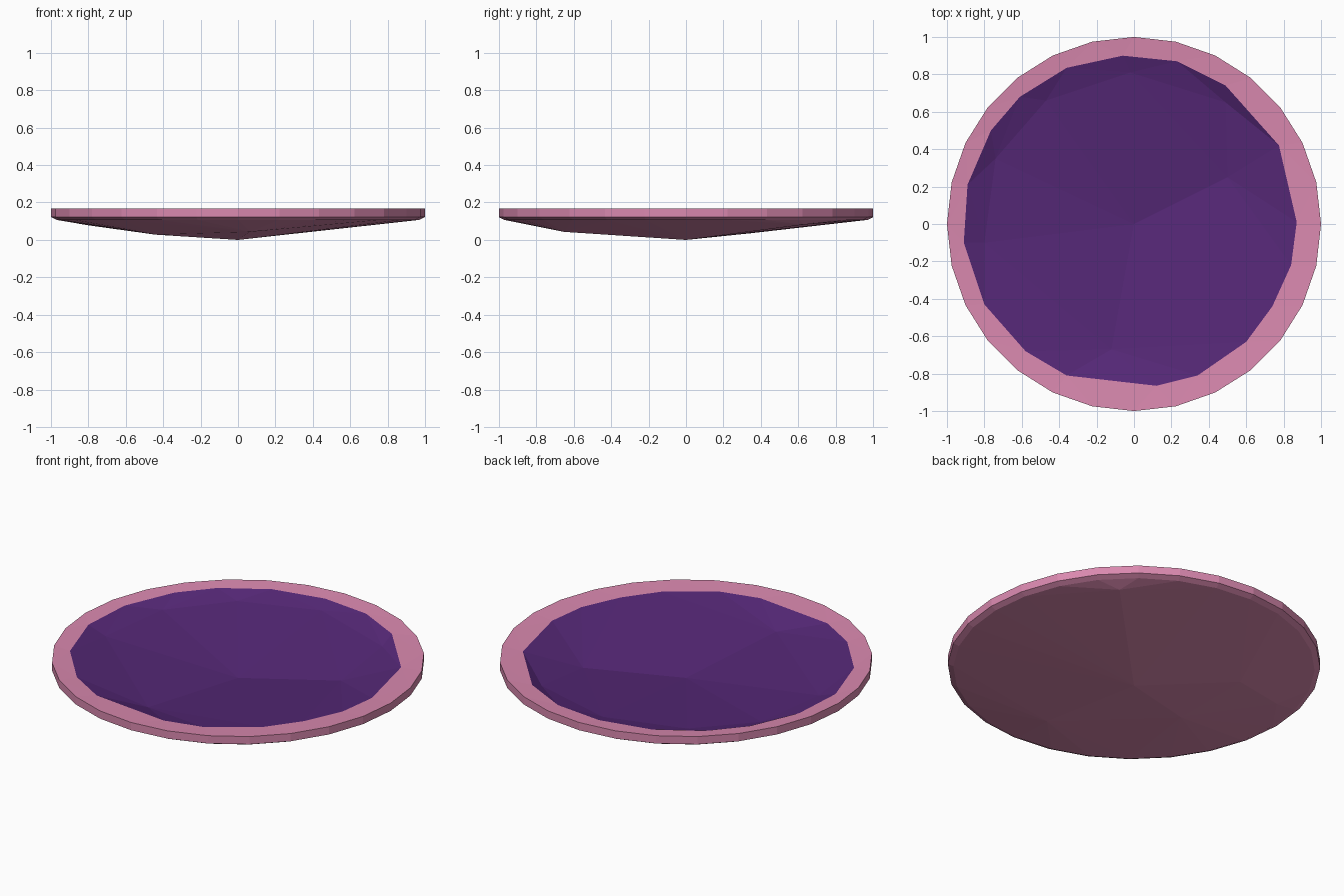
import bpy, bmesh, math

if "Cube" in bpy.data.objects:
    bpy.data.objects.remove(bpy.data.objects["Cube"])

RIM_TOP, RIM_LOW, LIP_Z, SIDES = 0.168, 0.112, 0.16, 28


def material(name, rgb):
    m = bpy.data.materials.new(name)
    m.diffuse_color = (*rgb, 1)
    m.use_nodes = True
    m.node_tree.nodes["Principled BSDF"].inputs["Base Color"].default_value = m.diffuse_color
    return m


def finish(name, bm, mat):
    mesh = bpy.data.meshes.new(name)
    bm.to_mesh(mesh)
    bm.free()
    mesh.materials.append(mat)
    obj = bpy.data.objects.new(name, mesh)
    bpy.context.collection.objects.link(obj)
    return obj


def hull_without_cap(points, cap_z):
    """Faceted bowl: convex hull of the points with its flat lid removed."""
    bm = bmesh.new()
    for p in points:
        bm.verts.new(p)
    bmesh.ops.convex_hull(bm, input=bm.verts[:])
    bmesh.ops.recalc_face_normals(bm, faces=bm.faces[:])
    lid = [f for f in bm.faces if all(v.co.z > cap_z - 1e-4 for v in f.verts)]
    bmesh.ops.delete(bm, geom=lid, context='FACES')
    return bm


def ring(radius, z):
    return [(radius * math.cos(2 * math.pi * i / SIDES),
             radius * math.sin(2 * math.pi * i / SIDES), z) for i in range(SIDES)]


pink = material("pink", (0.70, 0.25, 0.43))
purple = material("purple", (0.092, 0.021, 0.185))

# Irregular outline where the rim meets the filling
outline = [(-.06, .90), (.23, .87), (.49, .74), (.775, .42), (.87, .01), (.84, -.22),
           (.74, -.44), (.60, -.63), (.34, -.81), (.12, -.865), (-.36, -.81), (-.58, -.68),
           (-.80, -.43), (-.91, -.10), (-.89, .21), (-.765, .50), (-.61, .68), (-.36, .835)]
lip = [(x, y, LIP_Z) for x, y in outline]

# Outer shell: rim wall and faceted underside
keel = [(0, 0, 0), (.63, .63, .082), (.065, -.65, .043),
        (-.44, -.134, .028), (-.45, .35, .036), (-.8, .24, .078)]
bm = hull_without_cap(ring(1, RIM_TOP) + ring(1, RIM_LOW + .01)
                      + ring(.97, RIM_LOW - .005) + keel, RIM_TOP)

# Flat rim band joining the wall to the lip
outer_edges = [e for e in bm.edges if e.is_boundary]
lip_verts = [bm.verts.new(p) for p in lip]
lip_edges = [bm.edges.new((lip_verts[i - 1], lip_verts[i])) for i in range(len(lip_verts))]
band = bmesh.ops.bridge_loops(bm, edges=outer_edges + lip_edges)["faces"]
for f in band:
    f.normal_update()
    if f.normal.z < 0:
        f.normal_flip()
finish("shell", bm, pink)

# Hollow faceted filling
hollow = [(-.47, .66, .128), (-.02, .81, .135), (.49, .65, .12), (-.74, .35, .122),
          (-.8, -.1, .122), (-.12, -.67, .10), (.5, .25, .072), (0, 0, .05)]
bm = hull_without_cap(lip + hollow, LIP_Z)
bmesh.ops.reverse_faces(bm, faces=bm.faces[:])
finish("filling", bm, purple)
